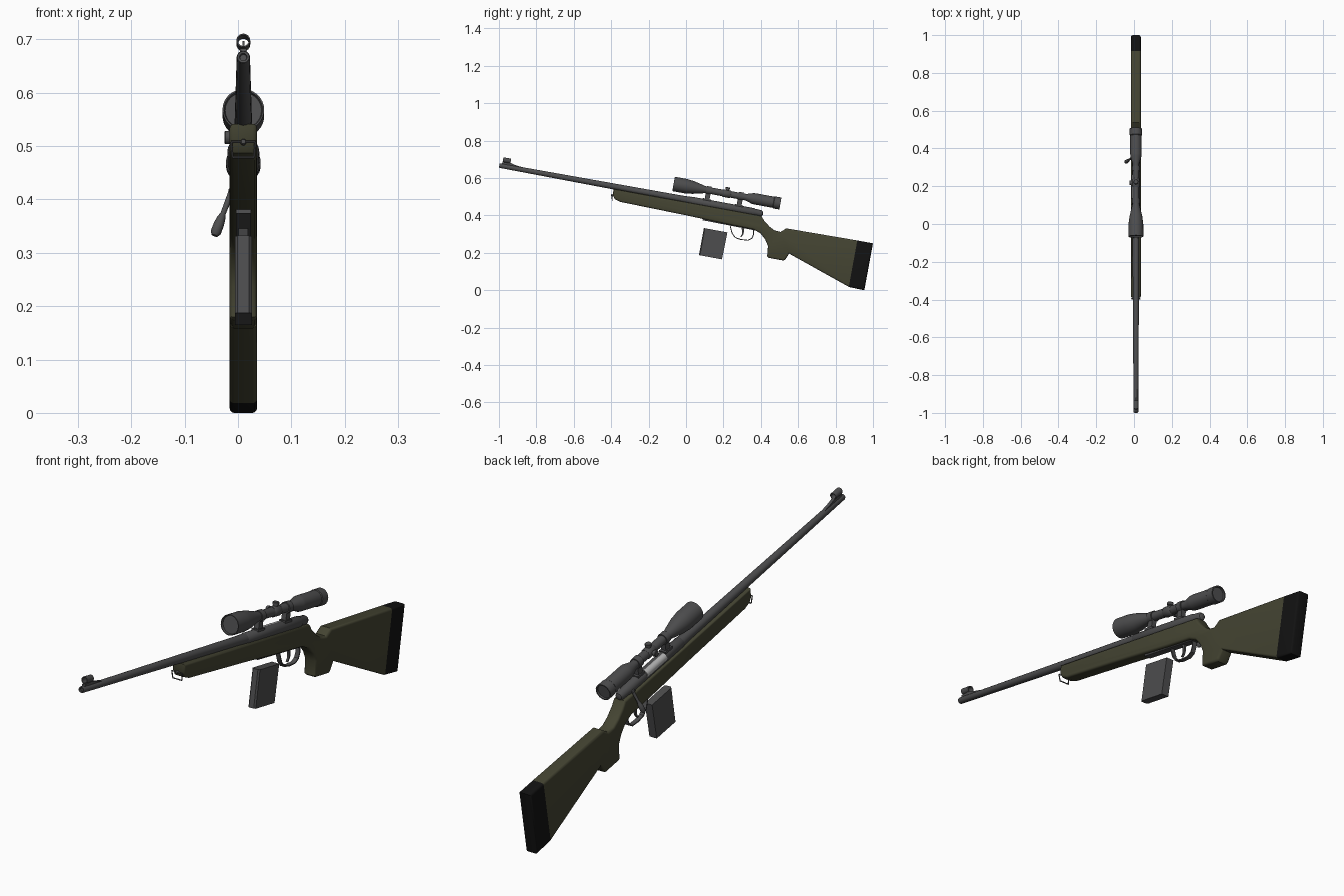
import bpy, bmesh, math
from mathutils import Matrix, Vector

if "Cube" in bpy.data.objects:
    bpy.data.objects.remove(bpy.data.objects["Cube"])

# Everything is built level (y along the barrel), then tilted muzzle-up
TILT = Matrix.Translation((0.01, 0, 0)) @ Matrix.Rotation(math.radians(-10.4), 4, 'X')
AXIS, SCOPE = 0.476, 0.547          # heights of bore and scope axes


def material(name, c):
    m = bpy.data.materials.new(name)
    m.diffuse_color = (*c, 1)
    m.use_nodes = True
    m.node_tree.nodes["Principled BSDF"].inputs["Base Color"].default_value = m.diffuse_color
    return m


olive = material("olive_stock", (0.058, 0.058, 0.032))
metal = material("dark_metal", (0.075, 0.075, 0.077))
rubber = material("black_rubber", (0.006, 0.006, 0.006))
steel = material("bright_steel", (0.45, 0.45, 0.45))


def finish(name, bm, *mats, angle=35):
    bmesh.ops.recalc_face_normals(bm, faces=bm.faces)
    me = bpy.data.meshes.new(name)
    bm.to_mesh(me)
    bm.free()
    for m in mats:
        me.materials.append(m)
    ob = bpy.data.objects.new(name, me)
    bpy.context.collection.objects.link(ob)
    ob.matrix_world = TILT
    bpy.ops.object.select_all(action='DESELECT')
    ob.select_set(True)
    bpy.context.view_layer.objects.active = ob
    bpy.ops.object.shade_smooth_by_angle(angle=math.radians(angle))
    return ob


def lathe(name, start, direction, profile, mat=metal, n=24, closed=False):
    """Rings of (distance, radius) around an axis."""
    bm = bmesh.new()
    d = Vector(direction).normalized()
    rot = d.to_track_quat('Z', 'Y')
    rings = [[bm.verts.new(Vector(start) + rot @ Vector((r * math.cos(t), r * math.sin(t), h)))
              for t in (2 * math.pi * i / n for i in range(n))] for h, r in profile]
    pairs = list(zip(rings, rings[1:]))
    if closed:
        pairs.append((rings[-1], rings[0]))
    else:
        bm.faces.new(rings[0])
        bm.faces.new(rings[-1])
    for a, b in pairs:
        for i in range(n):
            j = (i + 1) % n
            bm.faces.new((a[i], a[j], b[j], b[i]))
    return finish(name, bm, mat)


def rod(name, p, q, r, mat=metal, n=10):
    d = Vector(q) - Vector(p)
    return lathe(name, p, d, [(0, r), (d.length, r)], mat, n)


def prism_mesh(pts, half, bevel=0, segments=2):
    """Side profile (y, z) extruded to both sides, rims optionally rounded."""
    bm = bmesh.new()
    f = bm.faces.new([bm.verts.new((-half, y, z)) for y, z in pts])
    g = bmesh.ops.extrude_face_region(bm, geom=[f])
    bmesh.ops.translate(bm, vec=(2 * half, 0, 0),
                        verts=[v for v in g['geom'] if isinstance(v, bmesh.types.BMVert)])
    bmesh.ops.recalc_face_normals(bm, faces=bm.faces)
    if bevel:
        rim = [e for e in bm.edges if abs(e.verts[0].co.x - e.verts[1].co.x) < 1e-6]
        bmesh.ops.bevel(bm, geom=rim, offset=bevel, segments=segments, profile=0.5,
                        affect='EDGES', clamp_overlap=True)
    return bm


def prism(name, pts, half, mat=metal, bevel=0, segments=2):
    return finish(name, prism_mesh(pts, half, bevel, segments), mat)


# Stock with butt pad cut in as a second colour
outline = [(-0.479, 0.463), (-0.476, 0.428), (-0.462, 0.410), (-0.43, 0.401), (-0.07, 0.394),
           (0.155, 0.387), (0.295, 0.385), (0.335, 0.372), (0.366, 0.345), (0.388, 0.312),
           (0.394, 0.255), (0.402, 0.250), (0.485, 0.250), (0.493, 0.258), (0.507, 0.292),
           (0.856, 0.174), (0.938, 0.172), (0.938, 0.427), (0.853, 0.427), (0.468, 0.422),
           (0.441, 0.398), (0.408, 0.400), (0.378, 0.415), (0.345, 0.440), (0.325, 0.463)]
bm = prism_mesh(outline, 0.026, 0.009, 3)
bmesh.ops.bisect_plane(bm, geom=bm.verts[:] + bm.edges[:] + bm.faces[:],
                       plane_co=(0, 0.853, 0), plane_no=(0, 1, 0))
for f in bm.faces:
    f.material_index = int(f.calc_center_median().y > 0.853)
finish("stock", bm, olive, rubber)

# Barrel, receiver and bolt
Y = (0, 1, 0)
lathe("barrel", (0, 0, AXIS), Y, [(-1.094, 0.006), (-1.101, 0.007), (-1.102, 0.011), (-1.098, 0.0125),
                                  (-0.48, 0.016), (-0.12, 0.018), (-0.06, 0.020)])
lathe("receiver", (0, 0, AXIS), Y, [(-0.065, 0.018), (-0.06, 0.0215), (0.28, 0.0215), (0.285, 0.019),
                                    (0.318, 0.018), (0.328, 0.013), (0.331, 0.006)])
lathe("bolt_body", (-0.008, 0, AXIS + 0.006), Y, [(0.05, 0.0155), (0.175, 0.0155)], steel, 20)
rod("bolt_root", (0, 0.268, AXIS), (-0.026, 0.268, AXIS - 0.008), 0.008)
hs = Vector((-0.022, 0.270, AXIS - 0.005))
he = Vector((-0.054, 0.262, 0.386))
L = (he - hs).length
lathe("bolt_handle", hs, he - hs, [(0, 0.006), (L * 0.5, 0.005), (L * 0.6, 0.008), (L * 0.75, 0.010),
                                   (L * 0.93, 0.010), (L, 0.006)], n=16)

# Hooded front sight
prism("front_sight_ramp", [(-1.09, 0.475), (-1.09, 0.494), (-1.045, 0.500), (-1.02, 0.494),
                           (-0.975, 0.488), (-0.965, 0.475)], 0.006)
lathe("front_sight_hood", (0, -1.088, 0.510), Y, [(0, 0.013), (0.042, 0.013), (0.042, 0.0105), (0, 0.0105)],
      closed=True)
prism("front_sight_post", [(-1.07, 0.495), (-1.07, 0.512), (-1.063, 0.512), (-1.06, 0.495)], 0.002)

# Telescopic sight
lathe("scope_body", (0, 0, SCOPE), Y, [
    (-0.160, 0.034), (-0.168, 0.036), (-0.168, 0.039), (-0.10, 0.039), (-0.085, 0.037), (-0.06, 0.034),
    (0.005, 0.0185), (0.015, 0.0175), (0.225, 0.0175), (0.262, 0.029), (0.275, 0.030), (0.375, 0.030),
    (0.378, 0.0325), (0.413, 0.0325), (0.413, 0.028), (0.406, 0.027)], n=32)
lathe("turret_block", (0, 0.121, SCOPE), Y, [(-0.022, 0.018), (-0.018, 0.0205), (0.018, 0.0205), (0.022, 0.018)])
for name, d in (("top_turret", (0, 0, 1)), ("side_turret", (-1, 0, 0))):
    lathe(name, (0, 0.121, SCOPE), d, [(0, 0.009), (0.024, 0.009), (0.024, 0.0125), (0.033, 0.0125), (0.035, 0.011)])
for i, y in enumerate((0.023, 0.197)):
    lathe(f"scope_ring_{i + 1}", (0, y, SCOPE), Y, [(-0.013, 0.0215), (0.013, 0.0215)])
    prism(f"scope_mount_{i + 1}", [(y - 0.013, 0.485), (y + 0.013, 0.485), (y + 0.013, 0.54), (y - 0.013, 0.54)], 0.010)
    prism(f"mount_base_{i + 1}", [(y - 0.022, 0.485), (y + 0.022, 0.485), (y + 0.022, 0.501), (y - 0.022, 0.501)], 0.014)

# Trigger guard strap, trigger and floor plate
outer = [(0.165, 0.388), (0.176, 0.362), (0.186, 0.342), (0.207, 0.322), (0.240, 0.317),
         (0.280, 0.321), (0.299, 0.336), (0.304, 0.358), (0.298, 0.388)]
c = Vector((0.238, 0.365))
inner = [tuple(Vector(p) + (c - Vector(p)).normalized() * 0.005) for p in outer]
prism("trigger_guard", outer + inner[::-1], 0.009)
prism("trigger", [(0.228, 0.39), (0.238, 0.365), (0.240, 0.348), (0.233, 0.334), (0.238, 0.332),
                  (0.248, 0.348), (0.248, 0.368), (0.244, 0.39)], 0.004)
prism("floor_plate", [(0.02, 0.384), (0.31, 0.381), (0.31, 0.392), (0.02, 0.396)], 0.014)

# Detached box magazine, with chamfered front corners
bm = prism_mesh([(0.034, 0.197), (0.159, 0.197), (0.162, 0.344), (0.034, 0.344)], 0.016)
front = [e for e in bm.edges if all(v.co.y < 0.04 for v in e.verts)
         and abs(e.verts[0].co.z - e.verts[1].co.z) > 0.1]
bmesh.ops.bevel(bm, geom=front, offset=0.0055, segments=1, affect='EDGES')
finish("magazine", bm, metal, angle=20)

# Front sling loop hanging from a stud
lathe("sling_stud", (0, -0.486, 0.428), Y, [(0, 0.004), (0.003, 0.0055), (0.012, 0.0055)], n=12)
loop = [(s * x, y, z) for s, x, y, z in ((-1, 0.023, -0.482, 0.428), (1, 0.023, -0.482, 0.428),
                                         (1, 0.020, -0.474, 0.400), (-1, 0.020, -0.474, 0.400))]
for i in range(4):
    rod(f"sling_loop_{i + 1}", loop[i], loop[(i + 1) % 4], 0.0022)
